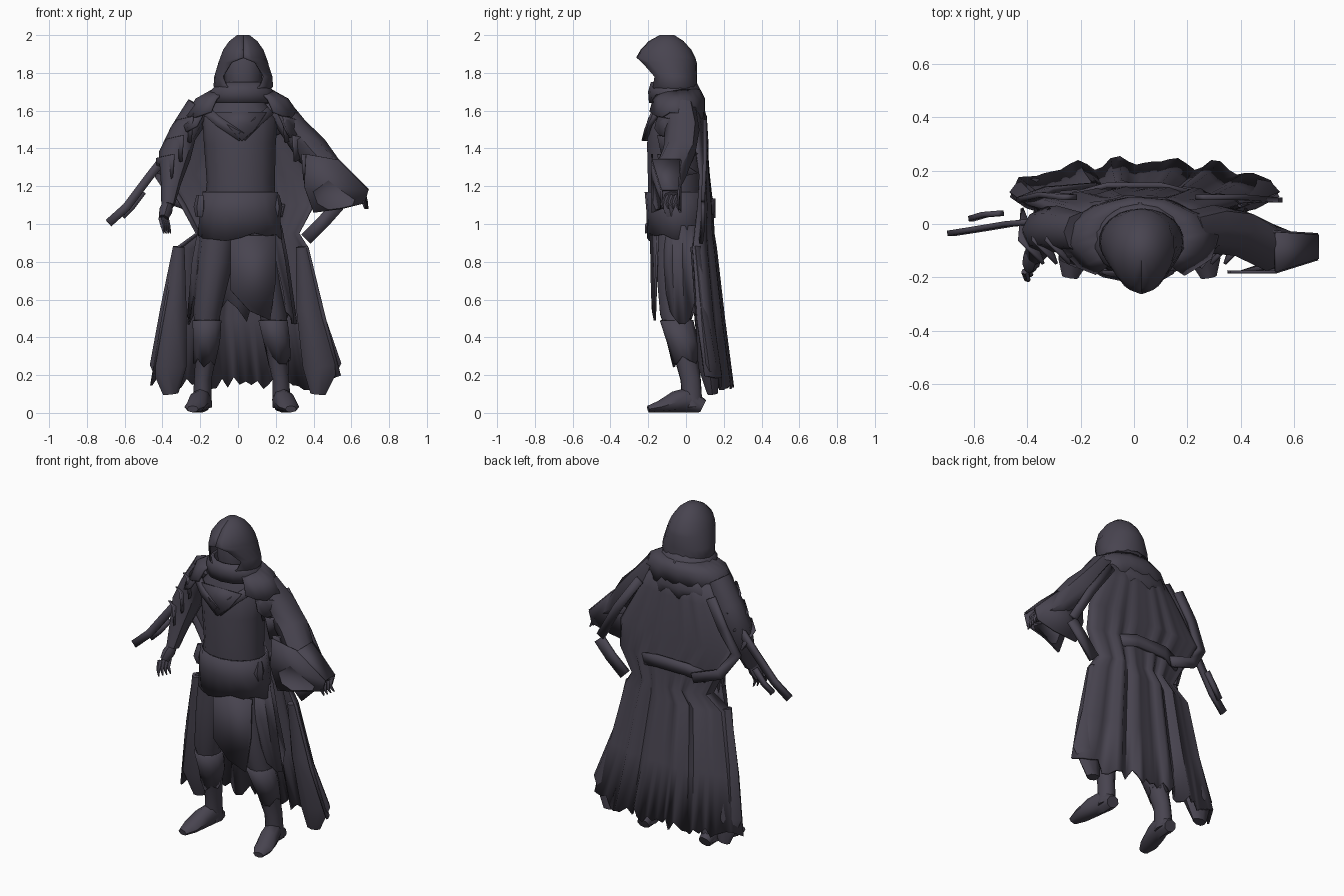
import bpy, math, random
from mathutils import Vector

random.seed(4)
if "Cube" in bpy.data.objects:
    bpy.data.objects.remove(bpy.data.objects["Cube"])


def make_material(name, colour):
    material = bpy.data.materials.new(name)
    material.use_nodes = True
    material.diffuse_color = colour
    material.node_tree.nodes["Principled BSDF"].inputs["Base Color"].default_value = colour
    return material


cloth = make_material("dark violet grey", (0.065, 0.058, 0.08, 1))


def finish(name, verts, faces, thickness=0.0, angle=50):
    """Make an object from a mesh, with optional cloth thickness."""
    mesh = bpy.data.meshes.new(name)
    mesh.from_pydata([tuple(v) for v in verts], [], faces)
    mesh.update()
    mesh.materials.append(cloth)
    obj = bpy.data.objects.new(name, mesh)
    bpy.context.collection.objects.link(obj)
    bpy.ops.object.select_all(action="DESELECT")
    bpy.context.view_layer.objects.active = obj
    obj.select_set(True)
    bpy.ops.object.mode_set(mode="EDIT")
    bpy.ops.mesh.select_all(action="SELECT")
    bpy.ops.mesh.normals_make_consistent(inside=False)
    bpy.ops.object.mode_set(mode="OBJECT")
    if thickness:
        solid = obj.modifiers.new("thickness", "SOLIDIFY")
        solid.thickness = thickness
        solid.offset = 0
    bpy.ops.object.shade_smooth_by_angle(angle=math.radians(angle))
    return obj


def bridge(rows, columns, closed):
    """Quads joining neighbouring rows of points."""
    span = columns if closed else columns - 1
    return [(r * columns + c, r * columns + (c + 1) % columns,
             (r + 1) * columns + (c + 1) % columns, (r + 1) * columns + c)
            for r in range(rows - 1) for c in range(span)]


def tube(name, path, radii, sides=8, ref=(0, 1, 0), wobble=0.0):
    """Closed tube along a path, each ring with its own two radii."""
    points = [Vector(p) for p in path]
    verts = []
    for i, point in enumerate(points):
        tangent = (points[min(i + 1, len(points) - 1)] - points[max(i - 1, 0)]).normalized()
        across = tangent.cross(Vector(ref)).normalized()
        depth = across.cross(tangent)
        for s in range(sides):
            a = math.tau * s / sides
            k = 1 + random.uniform(-wobble, wobble)
            verts.append(point + k * (across * radii[i][0] * math.cos(a) + depth * radii[i][1] * math.sin(a)))
    faces = bridge(len(points), sides, True)
    faces += [tuple(range(sides)), tuple(range(len(verts) - sides, len(verts)))]
    return finish(name, verts, faces)


def shell(name, rings, columns, gap=0.0, ragged=0.0, thickness=0.012, pleat=0.0):
    """Loft of upright rings (x, y, z, rx, ry), open by a gap angle at the front."""
    verts = []
    for i, (x, y, z, rx, ry) in enumerate(rings):
        for c in range(columns):
            part = c / (columns - 1) if gap else c / columns
            a = -math.pi / 2 + gap + part * (math.tau - 2 * gap)
            k = 1 + pleat * (-1) ** c
            drop = random.uniform(-ragged, ragged) if i == len(rings) - 1 else 0
            verts.append((x + rx * k * math.cos(a), y + ry * k * math.sin(a), z + drop))
    return finish(name, verts, bridge(len(rings), columns, not gap), thickness)


def panel(name, outline, thickness=0.012):
    """Flat cloth piece from its outline."""
    return finish(name, outline, [tuple(range(len(outline)))], thickness, 30)


def band(name, path, width, thickness=0.02):
    """Strap that follows a path, its width lying upright."""
    verts = []
    points = [Vector(p) for p in path]
    for i, p in enumerate(points):
        t = (points[min(i + 1, len(points) - 1)] - points[max(i - 1, 0)]).normalized()
        side = t.cross(Vector((0, 1, 0))).normalized() * width / 2
        verts += [p - side, p + side]
    return finish(name, verts, bridge(len(points), 2, False), thickness, 30)


# Torso, coat skirt and coat tails
tube("torso", [(0.01, -0.05, 0.95), (0.01, -0.06, 1.1), (0.015, -0.06, 1.22),
               (0.01, -0.06, 1.42), (0.01, -0.05, 1.56), (0.02, -0.05, 1.68)],
     [(0.19, 0.13), (0.19, 0.145), (0.18, 0.145), (0.19, 0.15), (0.2, 0.145), (0.1, 0.09)], 14)
shell("coat_skirt", [(0.012, -0.055, 1.17, 0.197, 0.158), (0.01, -0.045, 1.06, 0.21, 0.158),
                     (0.01, -0.04, 0.93, 0.22, 0.16)], 18, ragged=0.025)
shell("coat_tails", [(0.01, -0.02, 0.99, 0.21, 0.13), (0.01, -0.02, 0.8, 0.245, 0.14),
                     (0.02, -0.01, 0.55, 0.28, 0.14)], 26, gap=0.85, ragged=0.09, pleat=0.03)
for side in (-1, 1):
    tube("belt_pouch", [(side * 0.2, -0.08, 1.04), (side * 0.2, -0.09, 1.09), (side * 0.195, -0.08, 1.15)],
         [(0.025, 0.025), (0.035, 0.04), (0.025, 0.02)], 6)
    band("chest_strap", [(side * 0.17, -0.15, 1.6), (side * 0.1, -0.19, 1.54), (0.02, -0.215, 1.46)], 0.05)
panel("chest_flap", [(-0.12, -0.18, 1.59), (0.15, -0.18, 1.59), (0.09, -0.215, 1.5), (0.02, -0.23, 1.44)])
panel("loin_cloth", [(-0.04, -0.185, 0.94), (0.2, -0.15, 0.94), (0.2, -0.16, 0.7),
                     (0.17, -0.165, 0.49), (0.06, -0.175, 0.54), (-0.04, -0.18, 0.65)])

# Hood with a pointed brim, open at the front, the dark face set inside:
# rows of height, half width, depth, centre y, opening, brim length
hood_rings = [(1.998, 0.03, 0.035, -0.1, 0, 0), (1.965, 0.073, 0.085, -0.1, 0, 0.01),
              (1.92, 0.105, 0.125, -0.1, 0, 0.012), (1.88, 0.12, 0.135, -0.09, 0, 0.035),
              (1.855, 0.128, 0.138, -0.085, 0.5, 0.04), (1.78, 0.15, 0.125, -0.07, 0.8, 0.03),
              (1.73, 0.155, 0.12, -0.065, 0.6, 0.02), (1.68, 0.12, 0.11, -0.05, 0, 0)]
columns = 19
verts = []
for z, rx, ry, y, opening, brim in hood_rings:
    for c in range(columns):
        a = -math.pi / 2 + opening + c / (columns - 1) * (math.tau - 2 * opening)
        peak = brim * max(0, -math.sin(a)) ** 4
        verts.append((0.028 + rx * math.cos(a), y + ry * math.sin(a) - peak, z))
faces = bridge(len(hood_rings), columns, False) + [tuple(range(columns))]
finish("hood", verts, faces, 0.008, 70)
tube("face", [(0.028, -0.08, 1.66), (0.028, -0.08, 1.76), (0.028, -0.075, 1.86), (0.028, -0.085, 1.93)],
     [(0.07, 0.07), (0.1, 0.085), (0.1, 0.085), (0.05, 0.05)], 10)
shell("hood_collar", [(0.025, -0.065, 1.75, 0.125, 0.115), (0.02, -0.06, 1.7, 0.165, 0.135),
                      (0.02, -0.05, 1.64, 0.17, 0.14)], 14)

# Layered shoulder mantle
shell("mantle", [(0.02, -0.04, 1.71, 0.15, 0.11), (0.02, -0.05, 1.66, 0.24, 0.145),
                 (0.02, -0.06, 1.57, 0.29, 0.155)], 20, gap=0.6, ragged=0.03, pleat=0.015)
shell("mantle_under", [(0.01, -0.05, 1.66, 0.21, 0.13), (0.01, -0.05, 1.56, 0.28, 0.15),
                       (0.01, -0.06, 1.49, 0.31, 0.155)], 20, gap=0.85, ragged=0.035, pleat=0.03)

# Back cape: rows of height, left edge, right edge, back depth, edge depth
cape_rows = [(1.67, -0.17, 0.2, 0.065, 0.0), (1.5, -0.26, 0.27, 0.1, 0.03), (1.26, -0.4, 0.39, 0.115, 0.07),
             (1.1, -0.3, 0.4, 0.13, 0.06), (0.95, -0.22, 0.32, 0.135, 0.04), (0.87, -0.33, 0.37, 0.145, 0.03),
             (0.5, -0.4, 0.46, 0.185, 0.05), (0.17, -0.46, 0.54, 0.23, 0.09)]
columns = 33
verts = []
for i, (z, x0, x1, back, edge) in enumerate(cape_rows):
    for c in range(columns):
        u = c / (columns - 1)
        fold = 0.0022 * i * (math.sin(u * math.tau * 5.5) + 0.7 * math.sin(u * math.tau * 8 + 1))
        hem = random.uniform(-0.05, 0.03) if i == len(cape_rows) - 1 else 0
        y = edge + (back - edge) * abs(math.sin(math.pi * u)) ** 0.35 + fold
        verts.append((x0 + (x1 - x0) * u, y, z + hem))
finish("cape", verts, bridge(len(cape_rows), columns, False), 0.012)

# Heavy cape edges, bent back straps and back belt
for side in (-1, 1):
    reach = 0.02 if side < 0 else 0.08
    tube("cape_edge", [(side * (0.3 + reach / 2), 0.05, 0.88), (side * (0.33 + reach / 2), 0.08, 0.55),
                       (side * (0.355 + reach), 0.12, 0.25), (side * (0.34 + reach), 0.14, 0.1)],
         [(0.03, 0.03), (0.065, 0.035), (0.1, 0.05), (0.04, 0.03)], 8, wobble=0.15)
band("right_back_strap", [(-0.24, 0.1, 1.56), (-0.33, 0.11, 1.4), (-0.41, 0.09, 1.25),
                          (-0.32, 0.13, 1.12), (-0.15, 0.145, 1.06)], 0.06)
band("left_back_strap", [(0.25, 0.1, 1.54), (0.4, 0.1, 1.33), (0.52, 0.09, 1.12)], 0.05)
band("left_strap_end", [(0.53, 0.09, 1.1), (0.45, 0.09, 1.01), (0.36, 0.08, 0.92)], 0.07)
band("back_belt", [(-0.22, 0.11, 1.07), (-0.1, 0.145, 1.1), (0.1, 0.145, 1.1), (0.24, 0.11, 1.07)], 0.07)

# Legs and boots
for side, spread in ((-1, 0.0), (1, 0.04)):
    x = 0.165 + spread / 2
    name = "right" if side < 0 else "left"
    tube(name + "_leg", [(side * 0.1, -0.04, 1), (side * 0.125, -0.06, 0.8), (side * x, -0.06, 0.53),
                         (side * (x + spread / 2), -0.01, 0.35), (side * (0.185 + spread), 0.025, 0.18),
                         (side * (0.19 + spread), 0.035, 0.03)],
         [(0.1, 0.12), (0.095, 0.105), (0.072, 0.08), (0.06, 0.068), (0.045, 0.055), (0.05, 0.055)], 10, wobble=0.04)
    shell(name + "_boot_cuff", [(side * x, -0.05, 0.49, 0.075, 0.083),
                                (side * (x + spread / 2), -0.02, 0.38, 0.068, 0.077),
                                (side * (0.18 + spread), 0, 0.27, 0.055, 0.063)], 10, ragged=0.03)
    foot = 0.19 + spread
    tube(name + "_foot", [(side * foot, 0.09, 0.035), (side * foot, 0.02, 0.07),
                          (side * (foot + 0.02), -0.06, 0.057), (side * (foot + 0.04), -0.14, 0.032),
                          (side * (foot + 0.05), -0.2, 0.02)],
         [(0.04, 0.035), (0.05, 0.07), (0.057, 0.057), (0.055, 0.032), (0.03, 0.018)], 8, (0, 0, 1))

# Arms with ragged sleeves
tube("right_arm", [(-0.2, -0.03, 1.62), (-0.29, -0.02, 1.48), (-0.335, -0.02, 1.36),
                   (-0.355, -0.07, 1.22), (-0.37, -0.11, 1.1)],
     [(0.075, 0.08), (0.08, 0.085), (0.085, 0.085), (0.06, 0.06), (0.035, 0.04)], 8, wobble=0.1)
tube("left_arm", [(0.21, -0.03, 1.62), (0.3, -0.02, 1.5), (0.39, -0.03, 1.39),
                  (0.51, -0.09, 1.26), (0.62, -0.09, 1.17)],
     [(0.07, 0.08), (0.08, 0.09), (0.085, 0.09), (0.075, 0.085), (0.045, 0.05)], 8, wobble=0.1)
for side in (-1, 1):
    for n in range(3):
        x, z = 0.24 + 0.05 * n, 1.57 - 0.1 * n
        panel("sleeve_tatter", [(side * x, -0.15, z), (side * (x + 0.09), -0.06, z - 0.02),
                                (side * (x + 0.08), 0.06, z - 0.1), (side * (x + 0.01), -0.12, z - 0.14)])
for front, hem in ((-0.18, -0.13), (-0.03, -0.04)):
    panel("left_sleeve_drape", [(0.36, front, 1.37), (0.53, front, 1.34), (0.69, hem, 1.18),
                                (0.67, hem, 1.11), (0.55, hem, 1.08), (0.4, front, 1.06), (0.35, front, 1.2)])
panel("left_sleeve_top", [(0.53, -0.18, 1.34), (0.53, -0.03, 1.34), (0.69, -0.04, 1.18), (0.69, -0.13, 1.18)])


# Hands with curled fingers
def hand(name, wrist, knuckle, tip, spread):
    wrist, knuckle, tip, spread = map(Vector, (wrist, knuckle, tip, spread))
    tube(name, [wrist, (wrist + knuckle) / 2, knuckle], [(0.028, 0.03), (0.035, 0.045), (0.025, 0.04)], 8)
    for n in range(4):
        shift = spread * (n - 1.5)
        bend = (knuckle + tip) / 2 + Vector((0, -0.015, 0))
        tube(name + "_finger", [knuckle + shift, bend + shift, tip + shift * 1.2],
             [(0.014, 0.014), (0.012, 0.012), (0.004, 0.004)], 5)


hand("right_hand", (-0.37, -0.11, 1.11), (-0.395, -0.15, 1.03), (-0.375, -0.18, 0.95), (0.01, 0.018, 0))
hand("left_hand", (0.61, -0.09, 1.18), (0.66, -0.08, 1.15), (0.68, -0.08, 1.08), (0.004, 0.022, 0))

# Sheathed blade sticking out at the right side
band("blade", [(-0.36, 0.01, 1.39), (-0.47, 0, 1.25), (-0.59, -0.02, 1.09), (-0.685, -0.035, 1.005)], 0.045)
band("blade_guard", [(-0.5, 0.04, 1.17), (-0.56, 0.035, 1.09), (-0.61, 0.02, 1.04)], 0.03)
